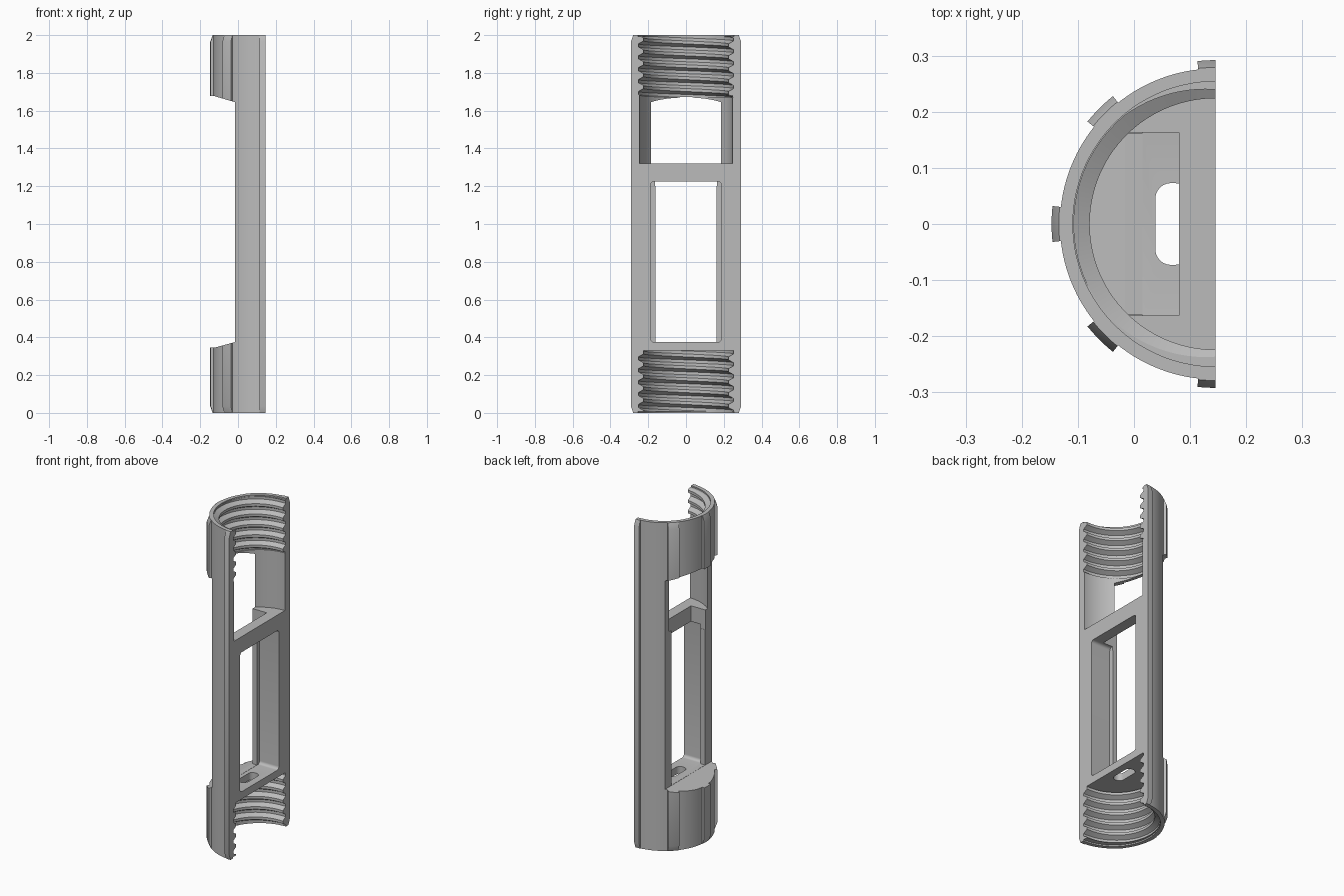
import bpy, bmesh, math

if "Cube" in bpy.data.objects:
    bpy.data.objects.remove(bpy.data.objects["Cube"], do_unlink=True)

AXIS = 0.145            # x of the tube axis, also the flat split face
R_TUBE, R_RIB = 0.277, 0.292
PITCH = 0.063

grey = bpy.data.materials.new("mid grey")
grey.use_nodes = True
grey.diffuse_color = (0.5, 0.5, 0.5, 1)
grey.node_tree.nodes["Principled BSDF"].inputs["Base Color"].default_value = (0.5, 0.5, 0.5, 1)


def loft(name, rings):
    """Closed solid through rings of equal point count."""
    bm = bmesh.new()
    rows = [[bm.verts.new(p) for p in ring] for ring in rings]
    n = len(rows[0])
    for a, b in zip(rows, rows[1:]):
        for i in range(n):
            j = (i + 1) % n
            bm.faces.new((a[i], a[j], b[j], b[i]))
    bm.faces.new(rows[0][::-1])
    bm.faces.new(rows[-1])
    bm.normal_update()
    if bm.calc_volume(signed=True) < 0:
        bmesh.ops.reverse_faces(bm, faces=bm.faces[:])
    mesh = bpy.data.meshes.new(name)
    bm.to_mesh(mesh)
    bm.free()
    mesh.materials.append(grey)
    ob = bpy.data.objects.new(name, mesh)
    bpy.context.scene.collection.objects.link(ob)
    return ob


def boolean(target, tool, operation="DIFFERENCE"):
    mod = target.modifiers.new("cut", "BOOLEAN")
    mod.operation = operation
    mod.solver = "EXACT"
    mod.object = tool
    bpy.context.view_layer.update()
    evaluated = target.evaluated_get(bpy.context.evaluated_depsgraph_get())
    result = bpy.data.meshes.new_from_object(evaluated)
    target.modifiers.clear()
    target.data = result
    bpy.data.objects.remove(tool, do_unlink=True)


def polar(radius, degrees, z):
    a = math.radians(degrees)
    return (AXIS + radius * math.cos(a), radius * math.sin(a), z)


def cylinder(radius, z0, z1, n=96):
    return loft("bore", [[polar(radius, 360 * (i + 0.5) / n, z) for i in range(n)] for z in (z0, z1)])


def box(x0, x1, half_y, z0, z1):
    return loft("box", [[(x0, -half_y, z), (x1, -half_y, z), (x1, half_y, z), (x0, half_y, z)]
                        for z in (z0, z1)])


def rounded_rect(u0, u1, v0, v1, r, steps=6):
    pts = []
    corners = ((u1 - r, v1 - r), (u0 + r, v1 - r), (u0 + r, v0 + r), (u1 - r, v0 + r))
    for k, (u, v) in enumerate(corners):
        for i in range(steps + 1):
            a = math.pi / 2 * (k + i / steps)
            pts.append((u + r * math.cos(a), v + r * math.sin(a)))
    return pts


def thread_tool(z0, z1, n=56):
    """Helical trapezoid rod, a little over half round, clipped to z0..z1."""
    profile = ((0.0, 0.224), (0.25, 0.224), (0.5, 0.252), (0.75, 0.252))
    angles = [80 + 200 * i / n for i in range(n + 1)]
    rings = [[polar(r, a, z0 + PITCH * (k + u + a / 360)) for a in angles]
             for k in range(-2, int((z1 - z0) / PITCH) + 2) for u, r in profile]
    rod = loft("thread", rings)
    boolean(rod, box(-0.4, 0.4, 0.5, z0, z1), "INTERSECT")
    return rod


# Half tube with raised ribs that taper at both ends
def tube_outline(rib_radius, z):
    half = 6.3
    gap = 45 - 2 * half
    pts = []
    for k in range(5):
        mid = 90 + 45 * k
        lo, hi = max(90, mid - half), min(270, mid + half)
        pts += [polar(rib_radius, lo + (hi - lo) * i / 5, z) for i in range(6)]
        if k < 4:
            pts += [polar(R_TUBE, hi + gap * i / 14, z) for i in range(15)]
    return pts


body = loft("half_tube_body", [tube_outline(r, z) for r, z in
            ((R_TUBE + 0.002, 0), (R_RIB, 0.035), (R_RIB, 1.965), (R_TUBE + 0.002, 2))])

# Threaded sockets with a shallow entry at each end
boolean(body, thread_tool(-0.05, 0.33))
boolean(body, thread_tool(1.67, 2.05))
boolean(body, cylinder(0.254, -0.1, 0.008))
boolean(body, cylinder(0.254, 1.992, 2.1))

# Round chamber above the bridge
boolean(body, cylinder(0.245, 1.32, 1.68))

# Long window through the curved wall with sloping ends
window = ((-0.4, 0.345), (-0.125, 0.345), (-0.016, 0.375),
          (-0.016, 1.645), (-0.125, 1.677), (-0.4, 1.677))
boolean(body, loft("window", [[(x, y, z) for x, z in window] for y in (-0.5, 0.5)]))

# Pocket with a narrow retaining lip at its back
boolean(body, loft("pocket", [[(x, y, z) for y, z in rounded_rect(-0.187, 0.187, 0.375, 1.225, 0.018)]
                              for x in (0.015, 0.3)]))
boolean(body, box(-0.3, 0.1, 0.161, 0.376, 1.224))

# Notch in the bridge and cable slot in the floor
boolean(body, box(-0.3, 0.08, 0.163, 1.2, 1.4))
boolean(body, loft("slot", [[(x, y, z) for x, y in rounded_rect(0.038, 0.1, -0.073, 0.073, 0.028)]
                            for z in (0.3, 0.42)]))

# Smooth curved walls, crisp edges
bpy.ops.object.select_all(action="DESELECT")
body.select_set(True)
bpy.context.view_layer.objects.active = body
bpy.ops.object.shade_smooth_by_angle(angle=math.radians(25))
